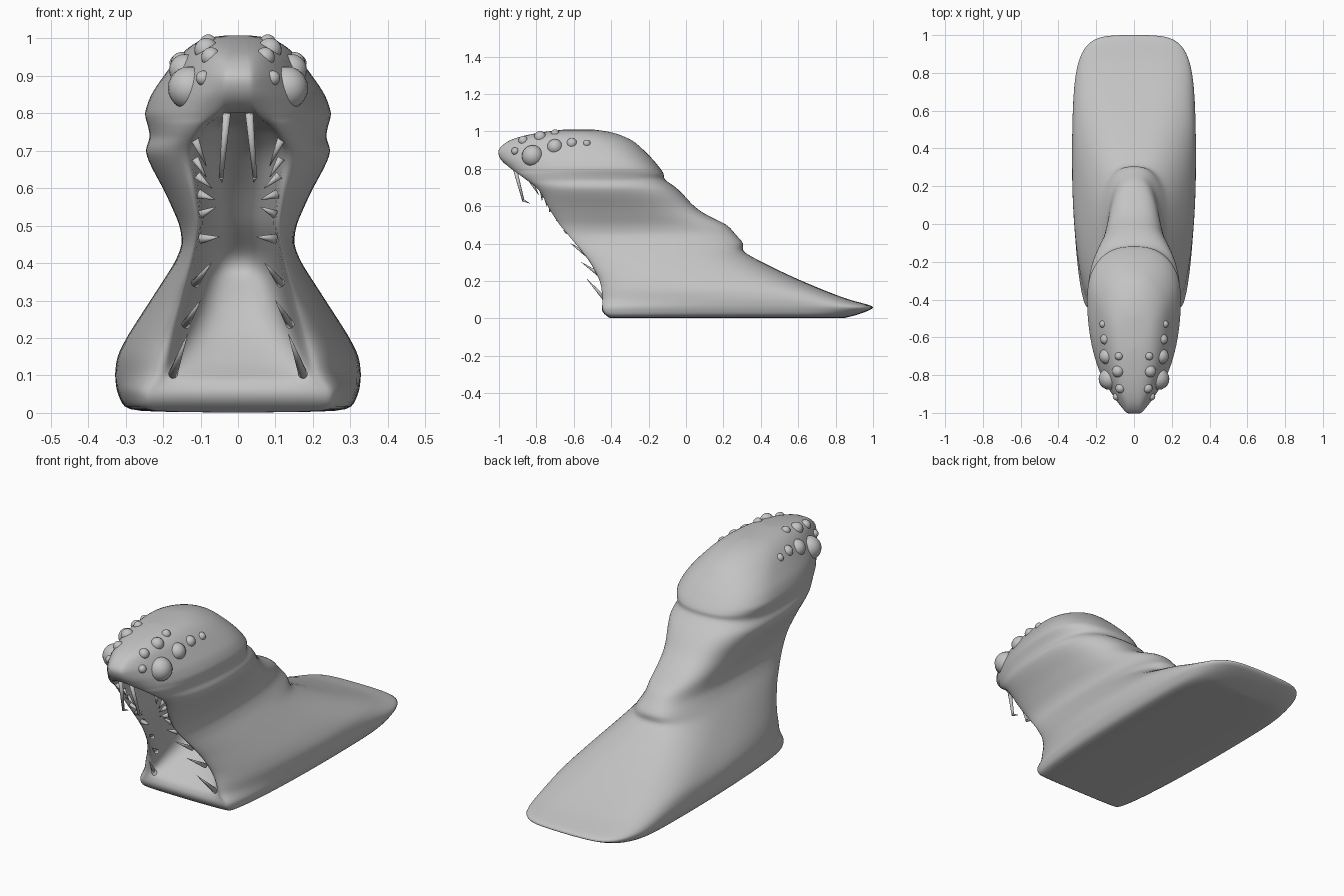
import bpy, bmesh, math
from mathutils import Vector
from mathutils.bvhtree import BVHTree

if "Cube" in bpy.data.objects:
    bpy.data.objects.remove(bpy.data.objects["Cube"])

skin = bpy.data.materials.new("grey_skin")
skin.diffuse_color = (0.55, 0.55, 0.55, 1)
skin.use_nodes = True
skin.node_tree.nodes["Principled BSDF"].inputs["Base Color"].default_value = skin.diffuse_color


def interp(table, z):
    if z <= table[0][0]:
        return table[0][1]
    for (a, va), (b, vb) in zip(table, table[1:]):
        if z <= b:
            return va + (vb - va) * (z - a) / (b - a)
    return table[-1][1]


def finish(name, bm):
    bmesh.ops.recalc_face_normals(bm, faces=bm.faces)
    me = bpy.data.meshes.new(name)
    bm.to_mesh(me)
    bm.free()
    me.materials.append(skin)
    for p in me.polygons:
        p.use_smooth = True
    ob = bpy.data.objects.new(name, me)
    bpy.context.collection.objects.link(ob)
    return ob


# Body profiles by height: front, back, half width, widest y, lip half width, mouth depth
FRONT = [(0, -.40), (.03, -.445), (.1, -.45), (.2, -.465), (.3, -.52), (.4, -.60), (.5, -.685),
         (.6, -.75), (.66, -.775), (.7, -.805), (.75, -.875), (.8, -.94), (.85, -.99), (.9, -1.005),
         (.95, -.95), (.98, -.86), (1.0, -.74), (1.01, -.64)]
BACK = [(0, .84), (.02, .93), (.045, .985), (.06, 1.025), (.075, .97), (.1, .87), (.15, .74), (.2, .62),
        (.25, .51), (.3, .41), (.36, .295), (.4, .315), (.45, .265), (.5, .23), (.55, .11), (.6, .04),
        (.65, 0), (.7, -.05), (.745, -.12), (.77, -.115), (.8, -.135), (.85, -.175), (.9, -.225),
        (.95, -.28), (.98, -.345), (1.0, -.41), (1.01, -.5)]
WIDTH = [(0, .29), (.02, .31), (.06, .325), (.1, .33), (.15, .325), (.2, .30), (.3, .235), (.4, .17),
         (.45, .148), (.5, .155), (.6, .2), (.65, .23), (.7, .252), (.735, .235), (.76, .24),
         (.8, .252), (.85, .235), (.9, .2), (.95, .162), (.98, .13), (1.0, .095), (1.01, .05)]
WIDEST = [(0, .4), (.1, .35), (.2, .1), (.3, -.05), (.5, -.3), (.7, -.42), (.8, -.4), (.9, -.43), (1.01, -.57)]
LIP = [(0, .245), (.06, .245), (.1, .21), (.2, .175), (.3, .145), (.4, .12), (.5, .1), (.6, .11), (.68, .125),
       (.72, .115), (.75, .1), (.775, .08), (.79, .055), (.81, .045), (1.01, .03)]
DEPTH = [(0, -.42), (.05, -.455), (.09, -.44), (.12, -.39), (.2, -.3), (.3, -.22), (.38, -.13),
         (.42, -.14), (.5, -.24), (.6, -.34), (.7, -.46), (.77, -.58), (.785, -.75), (.8, -.945)]
POWER = [(0, 4.5), (.15, 4), (.3, 3), (.5, 2.6), (.8, 2.5), (1, 2)]
TAPER = [(.7, 1), (.8, 1.15), (.87, 1.6), (.93, 1.6), (1, 1)]   # narrows the snout

LEVELS = [0, .008, .025, .045, .06, .075, .09, .105, .125, .15, .18, .21, .24, .27, .3, .33, .355, .375,
          .4, .425, .45, .48, .505, .53, .56, .6, .64, .67, .7, .72, .735, .75, .765, .775, .785,
          .8, .82, .85, .875, .9, .925, .95, .97, .985, 1.0, 1.01]


def slice_half(z):
    yf, yb, w, ym, lip, yd, n = (interp(t, z) for t in (FRONT, BACK, WIDTH, WIDEST, LIP, DEPTH, POWER))
    taper = interp(TAPER, z)
    pts = []
    for i in range(11):                       # back quarter
        a = math.pi / 2 * i / 10
        pts.append((w * math.sin(a) ** (2 / n), ym + (yb - ym) * math.cos(a) ** (2 / n)))
    for i in range(1, 11):                    # side towards the lip
        a = math.pi / 2 * i / 10
        pts.append((lip + (w - lip) * max(math.cos(a), 0) ** taper, ym + (yf - ym) * math.sin(a)))
    if z >= .8 or z <= .06:                   # closed front
        yd = yf - .005
    for i in range(1, 9):                     # mouth wall
        a = math.pi / 2 * i / 8
        pts.append((lip * .94 * math.cos(a) ** .7 if i < 8 else 0, yf + (yd - yf) * math.sin(a)))
    return pts


bm = bmesh.new()
rings = []
for z in LEVELS:
    half = slice_half(z)
    loop = half + [(-x, y) for x, y in half[-2:0:-1]]
    rings.append([bm.verts.new((x, y, z)) for x, y in loop])
N = len(rings[0])
for lo, hi in zip(rings, rings[1:]):
    for i in range(N):
        j = (i + 1) % N
        bm.faces.new((lo[i], lo[j], hi[j], hi[i]))
for r in (rings[0], rings[-1]):               # flat sole and crown
    for i in range(N // 2):
        quad = [r[i], r[i + 1], r[N - i - 1], r[(N - i) % N]]
        bm.faces.new(list(dict.fromkeys(quad)))
body = finish("body", bm)
smooth = body.modifiers.new("soften", 'SMOOTH')
smooth.factor = .4
smooth.iterations = 2
sub = body.modifiers.new("subdivide", 'SUBSURF')
sub.levels = sub.render_levels = 1
bpy.context.view_layer.update()
tree = BVHTree.FromObject(body, bpy.context.evaluated_depsgraph_get())

# Eyes: x, y, z, radius, seated on the head surface
EYES = [(.13, -.82, .868, .058), (.14, -.70, .915, .042), (.15, -.61, .935, .028), (.163, -.53, .935, .02),
        (.085, -.78, .97, .032), (.08, -.70, .99, .022), (.072, -.87, .95, .026), (.095, -.915, .895, .02)]
bm = bmesh.new()
for s in (-1, 1):
    for x, y, z, r in EYES:
        target = Vector((s * x, y, z))
        spot, normal = tree.find_nearest(target)[:2]
        c = (spot - normal * r * .3).lerp(target, .5)
        made = bmesh.ops.create_uvsphere(bm, u_segments=20, v_segments=12, radius=r)
        bmesh.ops.translate(bm, verts=made['verts'], vec=c)
finish("eyes", bm)


def spike(bm, base, tip, r1, r2=0.001):
    a, b = Vector(base), Vector(tip)
    d = b - a
    made = bmesh.ops.create_cone(bm, segments=10, cap_ends=True, radius1=r1, radius2=r2, depth=d.length)
    bmesh.ops.rotate(bm, verts=made['verts'], matrix=Vector((0, 0, 1)).rotation_difference(d).to_matrix())
    bmesh.ops.translate(bm, verts=made['verts'], vec=(a + b) / 2)


# Teeth along the lips: base x, base z, tip x, tip z, forward reach, radius
TEETH = [(.175, .10, .135, .21, .08, .013), (.14, .235, .10, .30, .075, .012), (.115, .345, .072, .40, .06, .012),
         (.1, .465, .05, .47, 0, .014), (.1, .53, .06, .55, -.01, .012),
         (.105, .585, .062, .57, -.01, .013), (.11, .635, .07, .60, -.02, .012), (.115, .68, .085, .63, -.02, .011),
         (.115, .73, .085, .66, -.06, .011)]
bm = bmesh.new()
for s in (-1, 1):
    for bx, bz, tx, tz, reach, r in TEETH:
        y = interp(FRONT, bz) + .02
        spike(bm, (s * bx, y, bz), (s * tx, y - .02 - reach, tz), r)
finish("teeth", bm)

# Long hooked fangs under the snout
bm = bmesh.new()
for s in (-1, 1):
    spike(bm, (s * .03, -.915, .80), (s * .045, -.87, .63), .011, .006)
    spike(bm, (s * .045, -.873, .632), (s * .042, -.835, .615), .007)
finish("fangs", bm)
